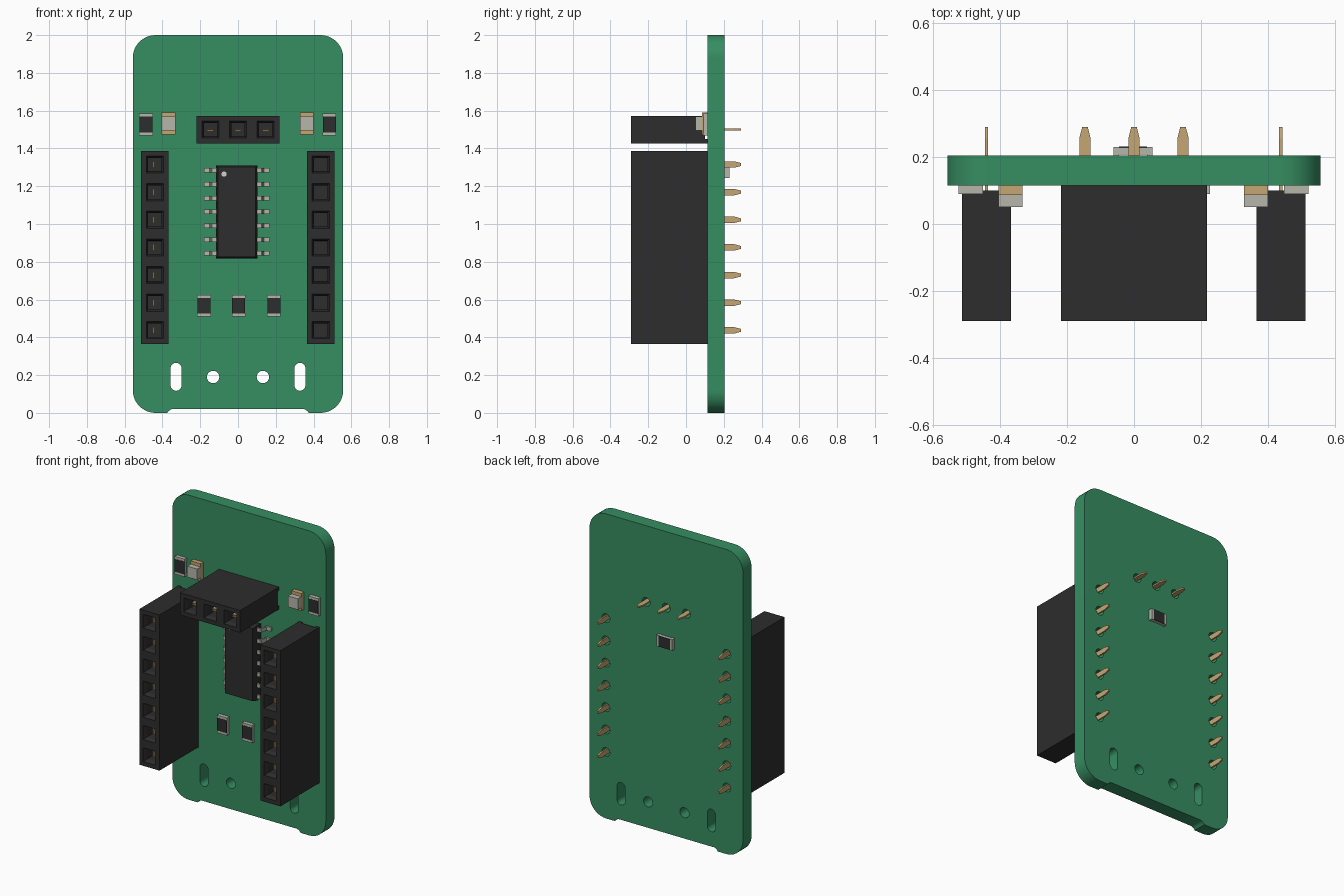
import bpy, bmesh, math
from mathutils import Matrix, Vector

cube = bpy.data.objects.get("Cube")
if cube:
    bpy.data.objects.remove(cube)


def material(name, r, g, b):
    m = bpy.data.materials.new(name)
    m.use_nodes = True
    m.diffuse_color = (r, g, b, 1)
    m.node_tree.nodes["Principled BSDF"].inputs["Base Color"].default_value = (r, g, b, 1)
    return m


GREEN = material("board green", 0.037, 0.27, 0.122)
BLACK = material("housing black", 0.026, 0.026, 0.026)
GOLD = material("gold contact", 0.56, 0.38, 0.17)
SILVER = material("solder silver", 0.47, 0.47, 0.41)
WHITE = material("marker white", 0.62, 0.62, 0.6)

FRONT, BACK = 0.115, 0.205          # board faces along y
PITCH = 0.1463
TURN = Matrix.Rotation(math.pi / 2, 4, 'Y')


def at(x, y, z):
    return Matrix.Translation((x, y, z))


def box(bm, x, y, z, mat=0):
    """Box from (min, max) pairs on each axis."""
    mid = [(a + b) / 2 for a, b in (x, y, z)]
    size = [b - a for a, b in (x, y, z)]
    verts = bmesh.ops.create_cube(bm, size=1, matrix=at(*mid) @ Matrix.Diagonal((*size, 1)))["verts"]
    for f in {f for v in verts for f in v.link_faces}:
        f.material_index = mat


def prism(bm, points, depth, mat=0):
    """Extrude a flat outline of 3D points along the depth vector."""
    face = bm.faces.new([bm.verts.new(p) for p in points])
    out = bmesh.ops.extrude_face_region(bm, geom=[face])["geom"]
    verts = [g for g in out if isinstance(g, bmesh.types.BMVert)]
    bmesh.ops.translate(bm, verts=verts, vec=depth)
    for f in {f for v in verts for f in v.link_faces} | {face}:
        f.material_index = mat


def part(name, bm, mats, matrix=Matrix()):
    bmesh.ops.recalc_face_normals(bm, faces=bm.faces[:])
    me = bpy.data.meshes.new(name)
    bm.to_mesh(me)
    bm.free()
    for m in mats:
        me.materials.append(m)
    ob = bpy.data.objects.new(name, me)
    bpy.context.collection.objects.link(ob)
    ob.matrix_world = matrix
    return ob


def arc(cx, cz, r, start, end, n):
    return [(cx + r * math.cos(math.radians(start + (end - start) * i / n)),
             cz + r * math.sin(math.radians(start + (end - start) * i / n))) for i in range(n + 1)]


# Header placement: name, centre x, centre z, pin count, lying flat
HEADERS = [("right_header", -0.44, 0.876, 7, False),
           ("left_header", 0.438, 0.876, 7, False),
           ("top_header", 0.0, 1.5, 3, True)]


def pin_offsets(n):
    return [(i - (n - 1) / 2) * PITCH for i in range(n)]


# Board: rounded outline with a bottom notch, drilled holes and slots
W, R = 0.557, 0.12
outline = (arc(W - R, R, R, -90, 0, 10) + arc(W - R, 2 - R, R, 0, 90, 10)
           + arc(R - W, 2 - R, R, 90, 180, 10) + arc(R - W, R, R, 180, 270, 10)
           + [(-0.375, 0), (-0.365, 0.012), (-0.35, 0.02), (0.35, 0.02), (0.365, 0.012), (0.375, 0)])
loops = [outline]
for s in (-1, 1):
    loops.append(arc(s * 0.132, 0.19, 0.033, 0, 345, 23))
    loops.append(arc(s * 0.328, 0.236, 0.029, 0, 180, 12) + arc(s * 0.328, 0.146, 0.029, 180, 360, 12))
for _, hx, hz, n, flat in HEADERS:
    for o in pin_offsets(n):
        loops.append(arc(hx + o * flat, hz + o * (not flat), 0.029, 0, 337.5, 15))

curve = bpy.data.curves.new("board_outline", 'CURVE')
curve.dimensions = '2D'
curve.fill_mode = 'BOTH'
curve.extrude = (BACK - FRONT) / 2
for pts in loops:
    sp = curve.splines.new('POLY')
    sp.points.add(len(pts) - 1)
    for p, (x, z) in zip(sp.points, pts):
        p.co = (x, z, 0, 1)
    sp.use_cyclic_u = True
tmp = bpy.data.objects.new("board_outline", curve)
bpy.context.collection.objects.link(tmp)
bpy.context.view_layer.update()
flat_mesh = bpy.data.meshes.new_from_object(tmp.evaluated_get(bpy.context.evaluated_depsgraph_get()))
bm = bmesh.new()
bm.from_mesh(flat_mesh)
bpy.data.objects.remove(tmp)
bpy.data.meshes.remove(flat_mesh)
bmesh.ops.remove_doubles(bm, verts=bm.verts[:], dist=1e-5)
bmesh.ops.transform(bm, verts=bm.verts[:],
                    matrix=at(0, (FRONT + BACK) / 2, 0) @ Matrix.Rotation(math.pi / 2, 4, 'X'))
for f in bm.faces:
    f.material_index = 0
board = part("circuit_board", bm, [GREEN])
bpy.context.view_layer.objects.active = board
board.select_set(True)
bpy.ops.object.shade_smooth_by_angle(angle=math.radians(35))

# Socket headers with funnel openings, spring contacts and pins
for name, hx, hz, n, flat in HEADERS:
    place = at(hx, 0, hz) @ (TURN if flat else Matrix())
    half = n * PITCH / 2 - 0.001
    bm = bmesh.new()
    box(bm, (-0.073, 0.073), (-0.29, 0.1), (-half, half))
    for i in range(1, n):
        bmesh.ops.bisect_plane(bm, geom=bm.verts[:] + bm.edges[:] + bm.faces[:],
                               plane_co=(0, 0, (i - n / 2) * PITCH), plane_no=(0, 0, 1))
    bm.normal_update()
    mouths = [f for f in bm.faces if f.normal.y < -0.9]
    for thick, depth in ((0.039, 0), (0.014, -0.025), (0.0005, -0.09)):
        bmesh.ops.inset_individual(bm, faces=mouths, thickness=thick, depth=depth)
    for s in (-1, 1):                # rails leaving a groove at the board
        a, b = sorted((s * 0.05, s * 0.073))
        box(bm, (a, b), (0.1, FRONT), (-half, half))
    part(name + "_housing", bm, [BLACK], place)

    pins, springs = bmesh.new(), bmesh.new()
    for o in pin_offsets(n):
        prism(pins, [(-0.005, y, o + z) for y, z in
                     ((0.09, -0.017), (0.255, -0.017), (0.29, -0.008),
                      (0.29, 0.008), (0.255, 0.017), (0.09, 0.017))], Vector((0.01, 0, 0)))
        for s in (-1, 1):
            a, b = sorted((s * 0.003, s * 0.009))
            box(springs, (a, b), (-0.245, -0.176), (o - 0.017, o + 0.017))
    part(name + "_pins", pins, [GOLD], place)
    part(name + "_contacts", springs, [GOLD], place)

# Integrated circuit: body with drafted sides
CX, CZ = -0.007, 1.064
bm = bmesh.new()
rings = []
for y, hw, hl in ((0.018, 0.1, 0.238), (0.06, 0.109, 0.247), (0.104, 0.1, 0.238)):
    rings.append([bm.verts.new((sx * hw, y, sz * hl)) for sx, sz in ((-1, -1), (1, -1), (1, 1), (-1, 1))])
for lo, hi in zip(rings, rings[1:]):
    for i in range(4):
        j = (i + 1) % 4
        bm.faces.new((lo[i], lo[j], hi[j], hi[i]))
bm.faces.new(rings[0])
bm.faces.new(rings[-1])
part("chip_body", bm, [BLACK], at(CX, 0, CZ))

# Chip orientation dot
bm = bmesh.new()
prism(bm, [(x, 0.018, z) for x, z in arc(-0.067, 0.2, 0.014, 0, 345, 23)], Vector((0, -0.002, 0)))
part("chip_dot", bm, [WHITE], at(CX, 0, CZ))

# Chip gull-wing leads
bm = bmesh.new()
for i in range(7):
    z = (i - 3) * 0.0732
    for s in (-1, 1):
        prism(bm, [(s * x, y, z - 0.012) for x, y in
                   ((0.1, 0.053), (0.131, 0.053), (0.137, 0.059), (0.144, 0.101), (0.174, 0.103),
                    (0.174, 0.114), (0.138, 0.114), (0.128, 0.065), (0.1, 0.065))], Vector((0, 0, 0.024)))
part("chip_leads", bm, [SILVER], at(CX, 0, CZ))


# Chip resistors: ceramic body, dark top coat, wrapped end caps
def resistor(name, matrix):
    bm = bmesh.new()
    box(bm, (-0.035, 0.035), (-0.022, -0.002), (-0.052, 0.052))
    box(bm, (-0.035, 0.035), (-0.026, -0.022), (-0.042, 0.042), 1)
    for s in (-1, 1):
        a, b = sorted((s * 0.042, s * 0.058))
        box(bm, (-0.036, 0.036), (-0.025, 0), (a, b))
    part(name, bm, [SILVER, BLACK], matrix)


for name, x, z in (("lower_resistor_right", -0.18, 0.567), ("lower_resistor_middle", 0.003, 0.567),
                   ("lower_resistor_left", 0.19, 0.567), ("upper_resistor_right", -0.487, 1.527),
                   ("upper_resistor_left", 0.484, 1.527)):
    resistor(name, at(x, FRONT, z))
resistor("rear_resistor", at(-0.003, BACK, 1.28) @ Matrix.Rotation(math.pi, 4, 'Z') @ TURN)

# Indicator lamps: gold-ended base with a pale lens block
for name, x in (("lamp_right", -0.368), ("lamp_left", 0.364)):
    bm = bmesh.new()
    box(bm, (-0.036, 0.036), (-0.029, 0), (-0.057, 0.057))
    box(bm, (-0.036, 0.036), (-0.065, -0.029), (-0.036, 0.036), 1)
    part(name, bm, [GOLD, SILVER], at(x, FRONT, 1.532))
